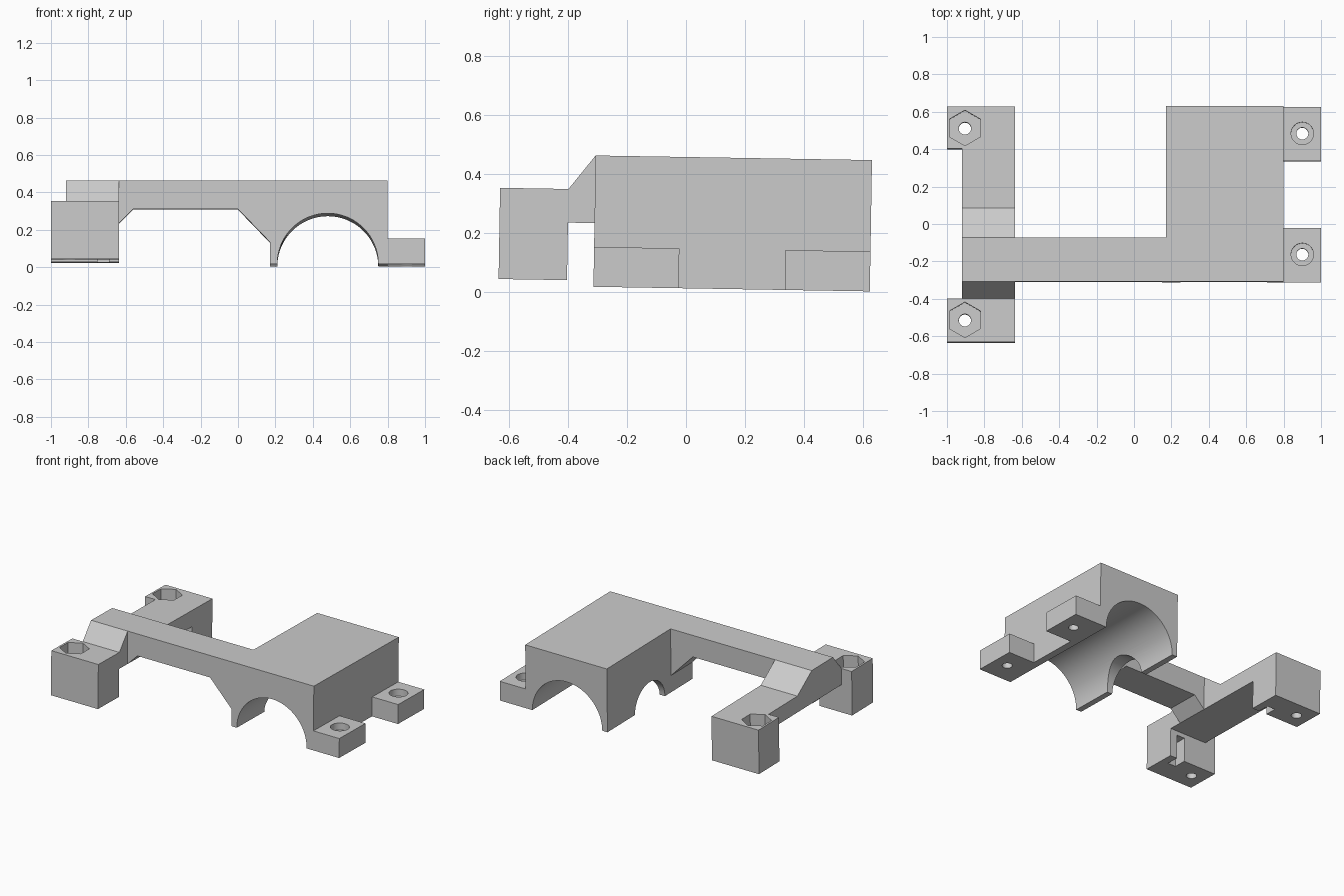
import bpy, bmesh, math
from mathutils import Vector, Matrix

cube = bpy.data.objects.get("Cube")
if cube:
    bpy.data.objects.remove(cube, do_unlink=True)

grey = bpy.data.materials.new("plain_grey")
grey.use_nodes = True
grey.diffuse_color = (0.6, 0.6, 0.6, 1)
grey.node_tree.nodes["Principled BSDF"].inputs["Base Color"].default_value = (0.6, 0.6, 0.6, 1)


def extrude(name, profile, axis, start, end):
    """Extrude a closed 2D profile along the x, y or z axis."""
    place = {"x": lambda a, b: (start, a, b),
             "y": lambda a, b: (a, start, b),
             "z": lambda a, b: (a, b, start)}[axis]
    bm = bmesh.new()
    face = bm.faces.new([bm.verts.new(place(a, b)) for a, b in profile])
    grown = bmesh.ops.extrude_face_region(bm, geom=[face])["geom"]
    step = Vector([(end - start) * (axis == k) for k in "xyz"])
    bmesh.ops.translate(bm, vec=step, verts=[v for v in grown if isinstance(v, bmesh.types.BMVert)])
    bmesh.ops.recalc_face_normals(bm, faces=bm.faces)
    mesh = bpy.data.meshes.new(name)
    bm.to_mesh(mesh)
    bm.free()
    mesh.materials.append(grey)
    obj = bpy.data.objects.new(name, mesh)
    bpy.context.collection.objects.link(obj)
    return obj


def box(name, x, y, z):
    return extrude(name, [(x[0], y[0]), (x[1], y[0]), (x[1], y[1]), (x[0], y[1])], "z", *z)


def ring(cx, cy, radius, sides, turn=0.0):
    steps = [turn + math.tau * i / sides for i in range(sides)]
    return [(cx + radius * math.cos(t), cy + radius * math.sin(t)) for t in steps]


def combine(target, tool, operation):
    """Apply a boolean and discard the tool."""
    bpy.context.view_layer.objects.active = target
    mod = target.modifiers.new(operation, "BOOLEAN")
    mod.operation, mod.solver, mod.object = operation, "EXACT", tool
    bpy.ops.object.modifier_apply(modifier=mod.name)
    bpy.data.objects.remove(tool, do_unlink=True)


BASE, TOP = 0.013, 0.458
FRONT, BACK = -0.314, 0.623
PAD_BASE, PAD_TOP, ARM_BASE = 0.034, 0.343, 0.229
MID = (FRONT + BACK) / 2

# Cross bar with chamfered underside, and the saddle block behind it
bracket = extrude("mounting_bracket", [
    (-0.92, TOP), (0.80, TOP), (0.80, BASE), (0.17, BASE), (0.17, 0.13),
    (0, 0.306), (-0.56, 0.306), (-0.637, ARM_BASE), (-0.92, ARM_BASE)], "y", FRONT, -0.08)
parts = [box("saddle_block", (0.17, 0.80), (-0.08, BACK), (BASE, TOP))]

# Side arm with a ramp at either end of its raised middle
parts.append(extrude("side_arm", [
    (-0.404, ARM_BASE), (0.398, ARM_BASE), (0.398, PAD_TOP), (0.08, PAD_TOP),
    (-0.08, TOP), (FRONT, TOP), (-0.404, PAD_TOP)], "x", -0.92, -0.637))

# Pads at the ends of the arm, and ears beside the saddle
pads = [(-0.636, -0.404), (0.398, BACK)]
ears = [(FRONT, -0.025), (0.335, BACK)]
for span in pads:
    parts.append(box("nut_pad", (-1, -0.637), span, (PAD_BASE, PAD_TOP)))
for span in ears:
    parts.append(box("screw_ear", (0.80, 1), span, (BASE, 0.148)))
for part in parts:
    combine(bracket, part, "UNION")

# Main half-round bore and the smaller bore through the inner wall
cutters = [extrude("main_bore", ring(0.48, BASE, 0.27, 96), "y", -1, 1),
           extrude("cross_bore", ring(MID, BASE, 0.165, 64), "x", 0.1, 0.48)]

# Hexagonal nut pockets, bolt holes and tie slots in the pads
for y in (-0.518, 0.508):
    cutters.append(extrude("nut_pocket", ring(-0.904, y, 0.095, 6, math.pi / 6), "z", 0.2, 0.5))
    cutters.append(extrude("bolt_hole", ring(-0.904, y, 0.033, 32), "z", -0.1, 0.5))
for span in ((-0.49, -0.39), (0.39, 0.48)):
    cutters.append(box("tie_slot", (-0.75, -0.69), span, (-0.1, 0.2)))

# Counterbored screw holes in the ears
for y in (-0.165, 0.482):
    cutters.append(extrude("counterbore", ring(0.9, y, 0.06, 40), "z", 0.1, 0.3))
    cutters.append(extrude("screw_hole", ring(0.9, y, 0.032, 32), "z", -0.1, 0.3))
for cutter in cutters:
    combine(bracket, cutter, "DIFFERENCE")

# Slight backward tilt of the whole bracket
bracket.data.transform(Matrix.Rotation(math.radians(-0.95), 4, "X"))
for other in bpy.context.selected_objects:
    other.select_set(False)
bracket.select_set(True)
bpy.context.view_layer.objects.active = bracket
bpy.ops.object.shade_smooth_by_angle(angle=math.radians(30))
